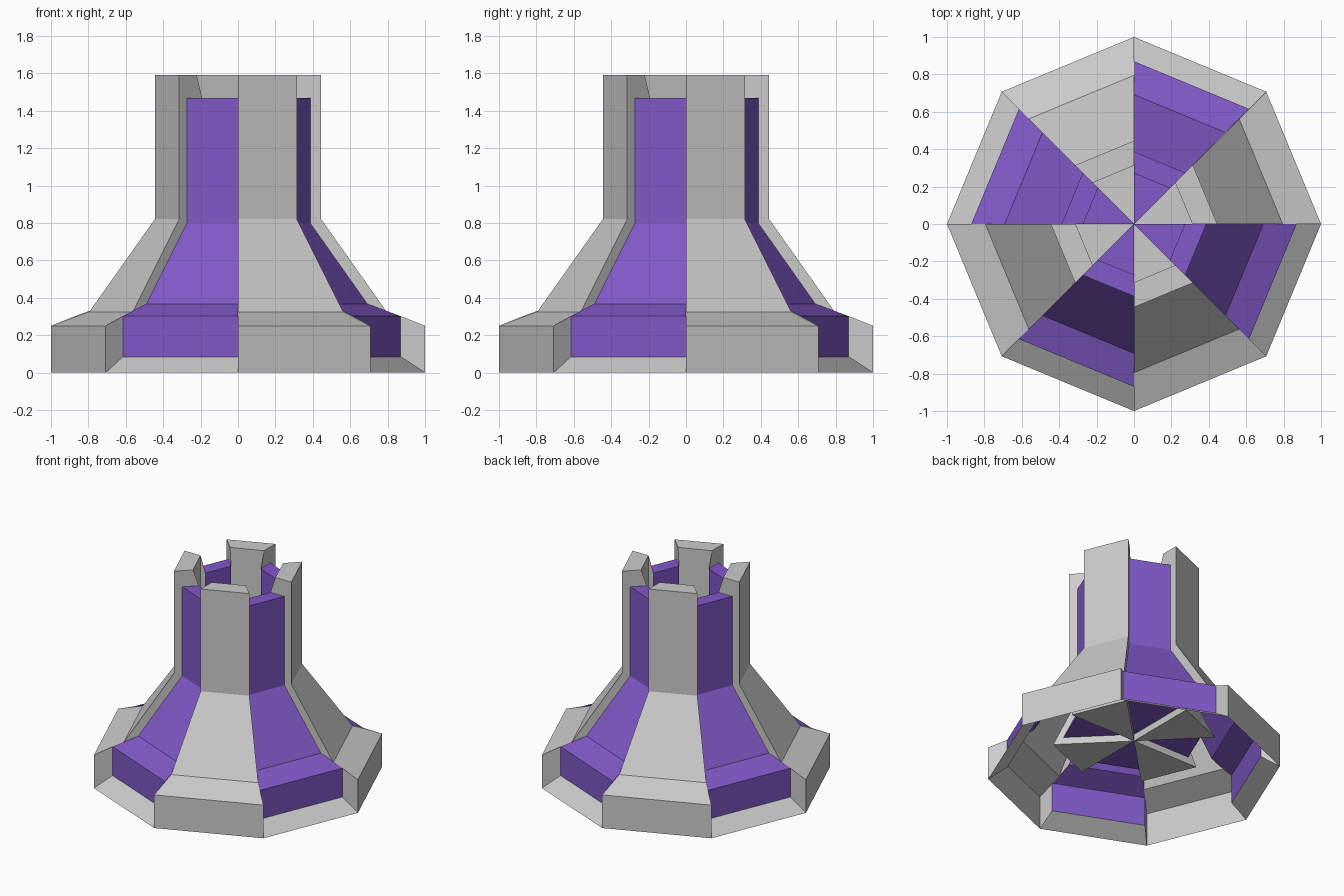
import bpy, bmesh
from math import cos, sin, pi

if "Cube" in bpy.data.objects:
    bpy.data.objects.remove(bpy.data.objects["Cube"])

SIDES = 8
# (radius, z) from the outer foot, over the rim, down inside to the floor centre
OUTER = [(1, 0), (1, 0.25), (0.795, 0.325), (0.445, 0.82), (0.445, 1.59),
         (0.312, 1.59), (0.312, 0.75), (0.555, 0.25), (0, 0.25)]
# recessed panels follow the same profile, shrunk about a point on the axis
S, CZ = 0.87, 0.65
INNER = [(r * S, CZ + (z - CZ) * S) for r, z in OUTER]


def point(p, i):
    a = 2 * pi * i / SIDES
    return (p[0] * cos(a), p[0] * sin(a), p[1])


def add_face(bm, pts):
    unique = [p for k, p in enumerate(pts) if p not in pts[:k]]
    bm.faces.new([bm.verts.new(p) for p in unique])


def wedge(bm, profile, i):
    # one eighth of the turned shape
    for a, b in zip(profile, profile[1:]):
        add_face(bm, [point(a, i), point(a, i + 1), point(b, i + 1), point(b, i)])


def finish(bm, name, color=None):
    bmesh.ops.remove_doubles(bm, verts=bm.verts, dist=1e-4)
    me = bpy.data.meshes.new(name)
    bm.to_mesh(me)
    bm.free()
    ob = bpy.data.objects.new(name, me)
    bpy.context.collection.objects.link(ob)
    if color:
        mat = bpy.data.materials.new(name)
        mat.diffuse_color = color
        mat.use_nodes = True
        mat.node_tree.nodes["Principled BSDF"].inputs["Base Color"].default_value = mat.diffuse_color
        me.materials.append(mat)
    return ob


body, panels = bmesh.new(), bmesh.new()
for i in range(0, SIDES, 2):
    # raised grey wedge, then recessed purple wedge
    wedge(body, OUTER, i)
    wedge(panels, INNER, i + 1)
    # sloping grey ledge at the foot of the recess
    add_face(body, [point(INNER[0], i + 1), point(OUTER[0], i + 1),
                    point(OUTER[0], i + 2), point(INNER[0], i + 2)])
    # grey step walls on both sides of the recess
    for j in (i + 1, i + 2):
        for k in range(len(OUTER) - 1):
            quad = [point(OUTER[k], j), point(INNER[k], j),
                    point(INNER[k + 1], j), point(OUTER[k + 1], j)]
            add_face(body, quad if j == i + 1 else quad[::-1])

finish(body, "tower_body")
finish(panels, "recessed_panels", (0.22, 0.1, 0.58, 1))
